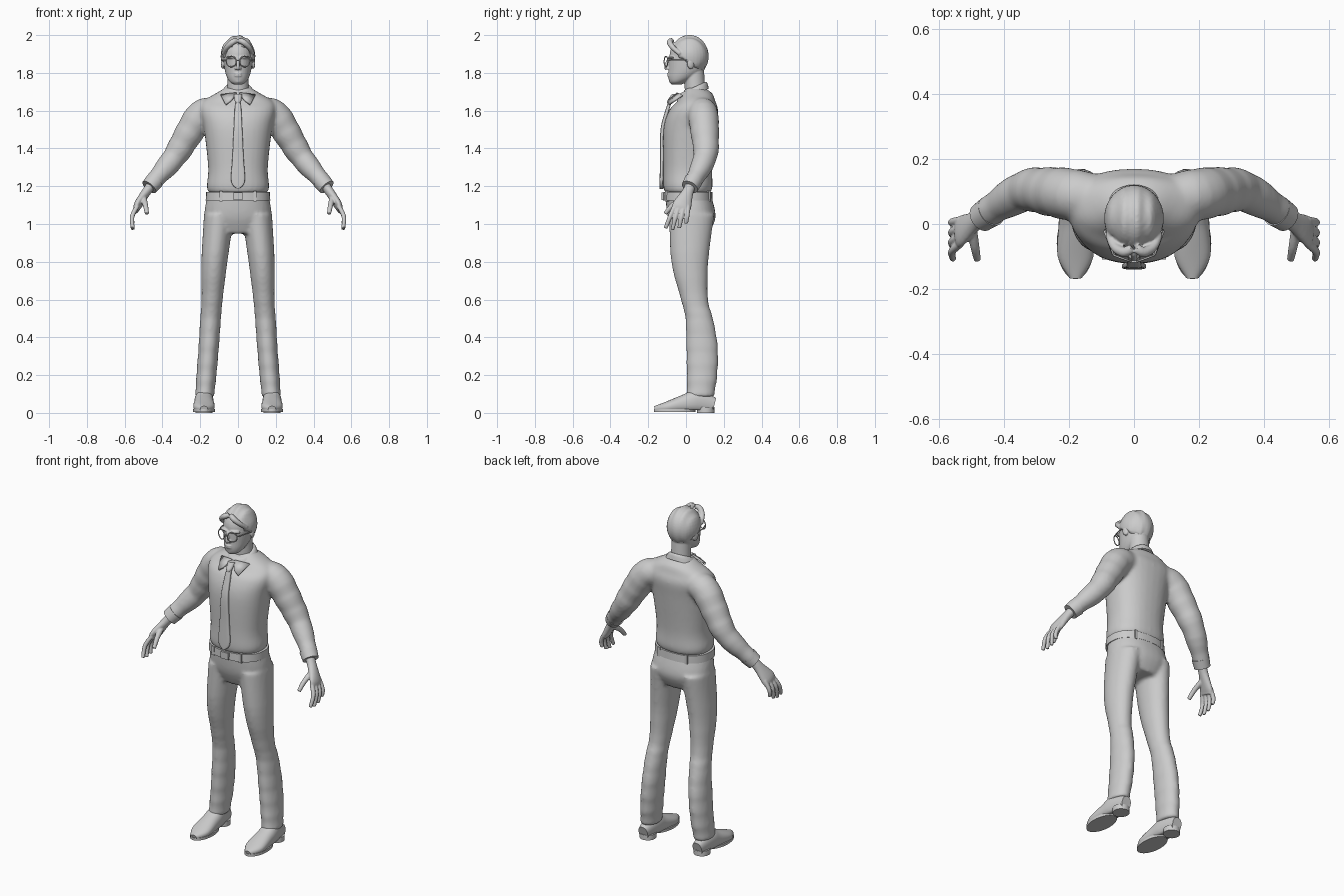
import bpy, bmesh, math
from mathutils import Vector, Matrix

cube = bpy.data.objects.get("Cube")
if cube:
    bpy.data.objects.remove(cube, do_unlink=True)

grey = bpy.data.materials.new("plain grey")
grey.use_nodes = True
grey.diffuse_color = (.6, .6, .6, 1)
grey.node_tree.nodes["Principled BSDF"].inputs["Base Color"].default_value = grey.diffuse_color
SIDES = (1, -1)


def finish(name, bm, voxel=None, relaxing=4):
    """Turn a bmesh into an object; a voxel size fuses its overlapping pieces."""
    bmesh.ops.recalc_face_normals(bm, faces=bm.faces)
    mesh = bpy.data.meshes.new(name)
    bm.to_mesh(mesh)
    bm.free()
    mesh.materials.append(grey)
    obj = bpy.data.objects.new(name, mesh)
    bpy.context.collection.objects.link(obj)
    bpy.ops.object.select_all(action="DESELECT")
    obj.select_set(True)
    bpy.context.view_layer.objects.active = obj
    if voxel:
        fuse = obj.modifiers.new("fuse", "REMESH")
        fuse.mode = "VOXEL"
        fuse.voxel_size = voxel
        fuse.use_smooth_shade = True
        relax = obj.modifiers.new("relax", "SMOOTH")
        relax.iterations = relaxing
    else:
        bpy.ops.object.shade_smooth_by_angle(angle=math.radians(50))
    return obj


def spline(rows, steps):
    """Catmull-Rom interpolation of rows of numbers."""
    rows = [Vector(row) for row in rows]
    padded = [rows[0]] + rows + [rows[-1]]
    result = []
    for before, start, end, after in zip(padded, padded[1:], padded[2:], padded[3:]):
        leave, arrive = (end - before) / 2, (after - start) / 2
        for i in range(steps):
            t = i / steps
            ease = t * t * (3 - 2 * t)
            result.append(start.lerp(end, ease) + leave * t * (1 - t) ** 2 - arrive * t * t * (1 - t))
    return result + [rows[-1]]


def loft(bm, rows, side=1, level=False, power=2, tilt=0, steps=5, sides=32, ripple=0):
    """Skin rings (x, y, z, half width, half depth), level or square to their path."""
    rows = spline(rows, steps)
    rings = []
    for i, row in enumerate(rows):
        centre = Vector(row[:3])
        across, deep = Vector((1, 0, 0)), Vector((0, 1, tilt))
        if not level:
            ahead, behind = rows[min(i + 1, len(rows) - 1)], rows[max(i - 1, 0)]
            along = (Vector(ahead[:3]) - Vector(behind[:3])).normalized()
            deep = along.cross(across).normalized()
            across = deep.cross(along)
        swell = 1 + ripple * math.sin(2 * i) * i / len(rows)
        ring = []
        for k in range(sides):
            c, s = math.cos(math.tau * k / sides), math.sin(math.tau * k / sides)
            c, s = (math.copysign(abs(f) ** (2 / power), f) * swell for f in (c, s))
            point = centre + across * c * row[3] + deep * s * row[4]
            ring.append(bm.verts.new((point.x * side, point.y, point.z)))
        rings.append(ring)
    for lower, upper in zip(rings, rings[1:]):
        for k in range(sides):
            bm.faces.new((lower[k], lower[k - 1], upper[k - 1], upper[k]))
    bm.faces.new(rings[0])
    bm.faces.new(rings[-1])


def column(bm, rows, **options):
    """Level rings (y, z, half width, half depth) on the centre line."""
    loft(bm, [(0, *row) for row in rows], level=True, **options)


def limb(bm, rows, side=1, **options):
    """Round rings (x, y, z, radius) along a path."""
    loft(bm, [(*row, row[-1]) for row in rows], side, **options)


def ball(bm, centre, size, side=1, turn=0):
    x, y, z = centre
    matrix = (Matrix.Translation((x * side, y, z)) @ Matrix.Rotation(turn * side, 4, "Z")
              @ Matrix.Diagonal((*size, 1)))
    return bmesh.ops.create_uvsphere(bm, u_segments=32, v_segments=20, radius=1, matrix=matrix)["verts"]


def box(bm, centre, size):
    matrix = Matrix.Translation(centre) @ Matrix.Diagonal((*size, 1))
    bmesh.ops.create_cube(bm, size=1, matrix=matrix)


# Shirt: torso and rumpled sleeves fused together
bm = bmesh.new()
column(bm, [(.01, 1.165, .155, .12), (.01, 1.2, .165, .13), (.01, 1.3, .158, .13), (.02, 1.5, .18, .14),
            (.04, 1.6, .2, .13), (.055, 1.65, .185, .1), (.06, 1.69, .12, .08), (.05, 1.72, .07, .05)],
       power=2.3)
for side in SIDES:
    limb(bm, [(.1, .08, 1.6, .07), (.19, .09, 1.58, .08), (.26, .1, 1.48, .075),
              (.34, .1, 1.35, .063), (.46, .03, 1.21, .044)], side, ripple=.05)
finish("shirt", bm, .01, 6)

# Cuffs
bm = bmesh.new()
for side in SIDES:
    limb(bm, [(.44, .04, 1.23, .049), (.47, .02, 1.195, .045)], side, steps=1)
finish("shirt_cuffs", bm)

# Trousers: seat and two legs fused together
bm = bmesh.new()
column(bm, [(.01, 1.16, .16, .12), (.03, 1.04, .177, .127), (.03, .95, .13, .09)], power=2.3)
for side in SIDES:
    loft(bm, [(.1, .03, 1.05, .08, .12), (.125, .02, .8, .069, .098), (.137, .045, .6, .056, .072),
              (.145, .07, .5, .055, .073), (.155, .085, .35, .054, .084), (.167, .085, .2, .053, .081),
              (.177, .075, .085, .05, .073)], side, level=True, ripple=.03)
finish("trousers", bm, .01, 6)

# Belt, buckle and loops
bm = bmesh.new()
column(bm, [(.01, 1.125, .171, .131), (.01, 1.17, .169, .129)], power=2.3, steps=1)
finish("belt", bm)
bm = bmesh.new()
box(bm, (0, -.122, 1.147), (.05, .014, .04))
for x in (-.09, .09):
    for y in (-.1, .12):
        box(bm, (x, y, 1.147), (.016, .02, .055))
finish("buckle_and_loops", bm)

# Shoes with soles and heels
shoe, sole = bmesh.new(), bmesh.new()
for side in SIDES:
    loft(shoe, [(.18, y, tall, half, tall) for y, half, tall in
                ((.15, .03, .04), (.06, .048, .06), (0, .052, .05), (-.1, .055, .03), (-.165, .02, .018))],
         side, power=2.3)
    loft(sole, [(.18, .105, z, .046, .046) for z in (0, .03)], side, level=True, steps=1)
    loft(sole, [(.18, -.06, z, .058, .11) for z in (.005, .02)], side, level=True, steps=1)
for vert in shoe.verts:
    vert.co.z = max(vert.co.z, .014)
finish("shoes", shoe)
finish("shoe_soles", sole)

# Hands: palm, four fanned fingers and a thumb
bm = bmesh.new()
for side in SIDES:
    loft(bm, [(.45, .03, 1.22, .026, .03), (.485, .01, 1.17, .024, .03), (.53, -.02, 1.1, .021, .05),
              (.54, -.03, 1.07, .013, .045)], side)
    for k in range(4):
        base, reach = .012 - .024 * k, -.036 * k
        tip = .97 + .008 * (k - 2) ** 2
        limb(bm, [(.533, base, 1.095, .012), (.56, (base + reach) / 2, 1.04, .012),
                  (.557, reach, tip, .01)], side)
    limb(bm, [(.5, -.01, 1.14, .016), (.49, -.07, 1.1, .014), (.482, -.11, 1.055, .011)], side)
finish("hands", bm, .004)

# Head: skull, jaw, neck, nose, lips, chin, brows and ears
bm = bmesh.new()
ball(bm, (0, .015, 1.89), (.08, .102, .1))
column(bm, [(-.05, 1.738, .02, .025), (-.042, 1.752, .043, .045), (-.018, 1.78, .06, .076),
            (.003, 1.82, .071, .096), (.01, 1.88, .077, .103)])
column(bm, [(.05, 1.67, .058, .055), (.042, 1.82, .053, .053)])
limb(bm, [(0, -.09, 1.875, .009), (0, -.106, 1.835, .01), (0, -.1, 1.82, .01)])
for z in (1.785, 1.796):
    ball(bm, (0, -.09, z), (.021, .01, .005))
ball(bm, (0, -.073, 1.757), (.022, .017, .014))
for side in SIDES:
    ball(bm, (.011, -.097, 1.824), (.008, .01, .007), side)
    ball(bm, (.036, -.08, 1.882), (.03, .014, .007), side, .3)
    ball(bm, (.08, .025, 1.85), (.01, .02, .03), side, .3)
finish("head", bm, .004, 3)

# Hair: wavy cap tucked into the skull below the hairline, with a parted fringe
bm = bmesh.new()
for vert in ball(bm, (0, .018, 1.888), (.092, .102, .11)):
    p = vert.co
    hairline = 1.93 if p.y < -.04 else 1.86 - .6 * p.y
    if p.z < hairline:
        p.x *= .8
        p.y *= .8
    else:
        p.z += .004 * math.sin(p.x * 140)
for side in SIDES:
    limb(bm, [(.006, -.074, 1.972, .014), (.03, -.086, 1.962, .016), (.06, -.07, 1.935, .014),
              (.078, -.03, 1.9, .012)], side)
finish("hair", bm, .005, 3)

# Glasses: round rims, bridge and temples
for side, name in zip(SIDES, ("left_rim", "right_rim")):
    bpy.ops.mesh.primitive_torus_add(major_radius=.028, minor_radius=.003, major_segments=24, minor_segments=8,
                                     location=(.036 * side, -.106, 1.86),
                                     rotation=(math.pi / 2, 0, .35 * side))
    rim = bpy.context.object
    rim.name = name
    rim.data.materials.append(grey)
    bpy.ops.object.shade_smooth()
bm = bmesh.new()
box(bm, (0, -.116, 1.866), (.02, .006, .005))
for side in SIDES:
    limb(bm, [(.063, -.096, 1.867, .003), (.082, -.04, 1.868, .003), (.087, .02, 1.868, .003)], side, sides=8)
finish("bridge_and_temples", bm)

# Collar: tilted band with two pointed wings
bm = bmesh.new()
column(bm, [(.036, 1.68, .095, .085), (.036, 1.71, .078, .077), (.036, 1.722, .066, .068)], tilt=.45)
finish("collar_band", bm)
bm = bmesh.new()
for side in SIDES:
    wing = [(.008, -.045, 1.692), (.035, -.088, 1.655), (.066, -.092, 1.632), (.092, -.02, 1.682)]
    bm.faces.new([bm.verts.new((x * side, y, z)) for x, y, z in wing])
wings = finish("collar_wings", bm)
thicken = wings.modifiers.new("thickness", "SOLIDIFY")
thicken.thickness = .012
thicken.offset = 0

# Necktie: knot and hanging blade
bm = bmesh.new()
column(bm, [(-.058, 1.688, .022, .016), (-.08, 1.655, .018, .018), (-.088, 1.64, .012, .012)])
column(bm, [(y, z, half, .01) for y, z, half in
            ((-.083, 1.65, .014), (-.1, 1.6, .018), (-.125, 1.5, .023), (-.127, 1.35, .03),
             (-.13, 1.225, .036), (-.13, 1.185, .004))], power=4)
finish("necktie", bm)
